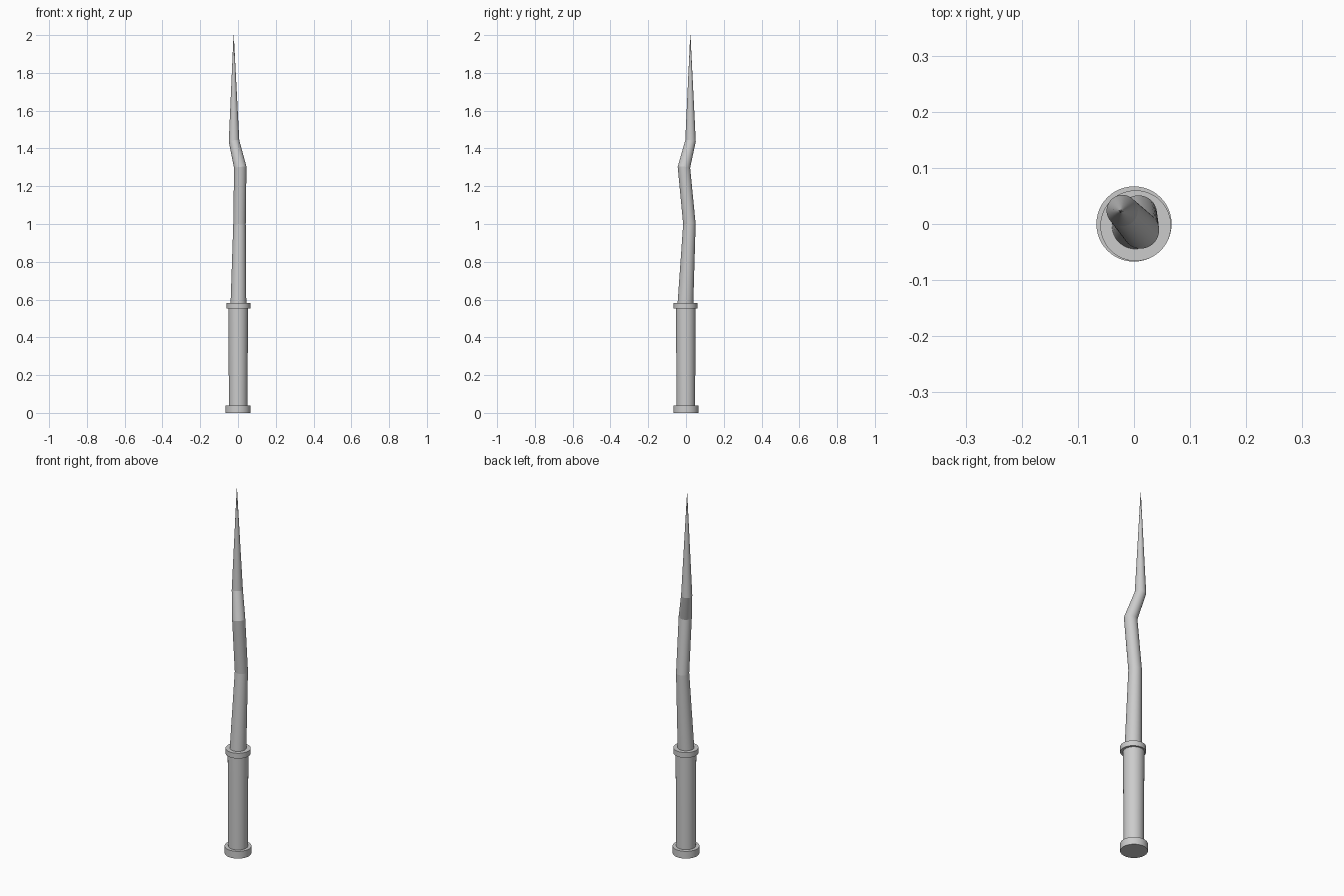
import bpy, bmesh, math
from mathutils import Vector

if "Cube" in bpy.data.objects:
    bpy.data.objects.remove(bpy.data.objects["Cube"])

SIDES = 48


def tube(name, stations):
    """Loft round rings along (x, y, z, radius) stations, mitred at each bend."""
    pts = [Vector(s[:3]) for s in stations]
    bm = bmesh.new()
    rings = []
    last = len(pts) - 1
    for i, (p, s) in enumerate(zip(pts, stations)):
        # ends stay level, bends follow the average direction
        if i in (0, last):
            n = Vector((0, 0, 1))
        else:
            n = (p - pts[i - 1]).normalized() + (pts[i + 1] - p).normalized()
        rot = Vector((0, 0, 1)).rotation_difference(n)
        ring = []
        for k in range(SIDES):
            a = math.tau * k / SIDES
            ring.append(bm.verts.new(p + rot @ Vector((s[3] * math.cos(a), s[3] * math.sin(a), 0))))
        rings.append(ring)
    for lo, hi in zip(rings, rings[1:]):
        for k in range(SIDES):
            j = (k + 1) % SIDES
            bm.faces.new((lo[k], lo[j], hi[j], hi[k])).smooth = True
    bm.faces.new(rings[0][::-1])
    bm.faces.new(rings[-1])
    # crisp edge around every ring
    for ring in rings:
        for k in range(SIDES):
            bm.edges.get((ring[k], ring[(k + 1) % SIDES])).smooth = False
    mesh = bpy.data.meshes.new(name)
    bm.to_mesh(mesh)
    bm.free()
    obj = bpy.data.objects.new(name, mesh)
    bpy.context.collection.objects.link(obj)
    return obj


# pommel ring at the foot
tube("pommel", [(0, 0, 0, 0.067), (0, 0, 0.04, 0.067)])

# grip, widening slightly upward
tube("handle", [(0.001, -0.001, 0.02, 0.049), (0.001, -0.001, 0.57, 0.052)])

# collar between grip and shaft
tube("collar", [(0.003, -0.003, 0.553, 0.063), (0.003, -0.003, 0.582, 0.063)])

# crooked shaft ending in a long point
tube("shaft", [
    (0.002, -0.004, 0.56, 0.042),
    (0.008, 0.018, 1.00, 0.033),
    (0.012, -0.011, 1.30, 0.033),
    (-0.021, 0.024, 1.44, 0.028),
    (-0.023, 0.023, 2.00, 0.0008),
])
